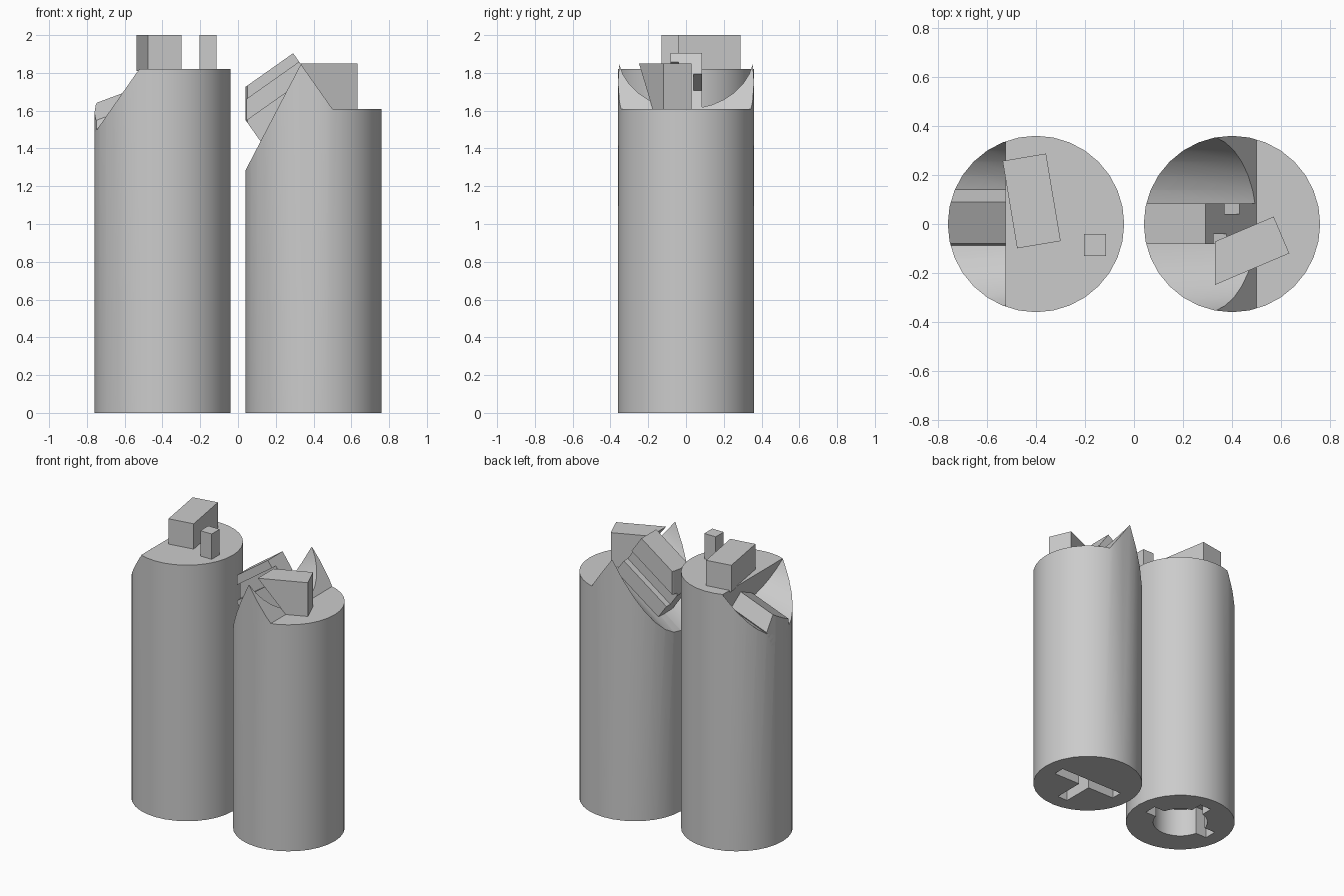
import bpy, bmesh, math
from mathutils import Vector, Matrix

cube = bpy.data.objects.get("Cube")
if cube:
    bpy.data.objects.remove(cube, do_unlink=True)

grey = bpy.data.materials.new("plain grey")
grey.use_nodes = True
grey.diffuse_color = (0.6, 0.6, 0.6, 1)
grey.node_tree.nodes["Principled BSDF"].inputs["Base Color"].default_value = (0.6, 0.6, 0.6, 1)

R = 0.36
SIDES = 32


def finish(name, bm):
    bmesh.ops.recalc_face_normals(bm, faces=bm.faces)
    mesh = bpy.data.meshes.new(name)
    bm.to_mesh(mesh)
    bm.free()
    mesh.materials.append(grey)
    obj = bpy.data.objects.new(name, mesh)
    bpy.context.collection.objects.link(obj)
    return obj


def cylinder(name, x, z0, z1, r=R):
    bm = bmesh.new()
    bmesh.ops.create_cone(bm, cap_ends=True, segments=SIDES, radius1=r, radius2=r, depth=z1 - z0,
                          matrix=Matrix.Translation((x, 0, (z0 + z1) / 2)))
    return finish(name, bm)


def box(name, center, size, turn=0, clip=None):
    bm = bmesh.new()
    m = (Matrix.Translation(center) @ Matrix.Rotation(math.radians(turn), 4, "Z")
         @ Matrix.Diagonal((*size, 1)))
    bmesh.ops.create_cube(bm, size=1, matrix=m)
    if clip:
        bmesh.ops.bisect_plane(bm, geom=bm.verts[:] + bm.edges[:] + bm.faces[:],
                               plane_co=clip[0], plane_no=clip[1], clear_inner=True)
        bmesh.ops.holes_fill(bm, edges=[e for e in bm.edges if e.is_boundary])
    return finish(name, bm)


def prism(name, section, origin, slope, start, end):
    """Sweep a (side, depth) section along a line rising towards +x."""
    a = math.radians(slope)
    along = Vector((math.cos(a), 0, math.sin(a)))
    down = Vector((math.sin(a), 0, -math.cos(a)))
    bm = bmesh.new()
    rings = [[bm.verts.new(Vector(origin) + along * s + down * w + Vector((0, y, 0)))
              for y, w in section] for s in (start, end)]
    bm.faces.new(rings[0])
    bm.faces.new(rings[1])
    for i in range(len(section)):
        j = (i + 1) % len(section)
        bm.faces.new((rings[0][i], rings[0][j], rings[1][j], rings[1][i]))
    return finish(name, bm)


def combine(obj, tool, operation="DIFFERENCE"):
    mod = obj.modifiers.new("cut", "BOOLEAN")
    mod.operation = operation
    mod.solver = "EXACT"
    mod.object = tool
    bpy.context.view_layer.objects.active = obj
    bpy.ops.object.modifier_apply(modifier=mod.name)
    bpy.data.objects.remove(tool, do_unlink=True)


# Round-bottomed channel section, open upwards
r = R + 0.001
half = SIDES // 2
channel = [(-r, -0.8)] + [(-r * math.cos(math.pi * i / half), r * math.sin(math.pi * i / half))
                          for i in range(half + 1)] + [(r, -0.8)]

# Tall post: sloped channel and three-way round socket
TALL_SLOPE, TALL_END = 20.5, (-0.569, 0, 1.937)
tall = cylinder("tall_post", -0.4, 0, 1.82)
combine(tall, prism("channel_cutter", channel, TALL_END, TALL_SLOPE, -1, 0))
combine(tall, cylinder("socket_cutter", -0.4, -0.1, 0.2, 0.18))
combine(tall, box("socket_cutter", (-0.4, 0, 0.05), (0.52, 0.09, 0.3)))
combine(tall, box("socket_cutter", (-0.4, 0.13, 0.05), (0.09, 0.26, 0.3)))

# Tilted rib lying in the tall post's channel
rib = prism("tall_post_rib", [(0.09, 0.214), (0.14, 0.325), (0.1, 0.42), (-0.1, 0.42), (-0.08, 0.3)],
            TALL_END, TALL_SLOPE, -0.5, 0.02)
combine(rib, cylinder("rib_limit", -0.4, 0, 3), "INTERSECT")

# Blocks on the tall post
box("tall_post_block", (-0.418, 0.094, 1.905), (0.18, 0.362, 0.19), 9.5)
box("tall_post_peg", (-0.16, -0.086, 1.905), (0.09, 0.09, 0.19))

# Short post: horned top, steep channel and three-armed slot
SLOPE, END = 35.2, (0.292, 0, 1.904)
normal = Vector((math.cos(math.radians(SLOPE)), 0, math.sin(math.radians(SLOPE))))
short = cylinder("short_post", 0.4, 0, 2)
slab = box("top_cutter", (0.4, 0, 2.11), (2, 1, 1), 0, (END, normal))
combine(short, slab)
combine(short, prism("channel_cutter", channel, END, SLOPE, -1, 0.05))
combine(short, box("slot_cutter", (0.4, 0, 0.05), (0.5, 0.08, 0.3)))
combine(short, box("slot_cutter", (0.4, -0.13, 0.05), (0.08, 0.26, 0.3)))

# Grooved rib standing in the short post's channel
section = [(-0.082, 0), (0.084, 0), (0.084, 0.135), (0.04, 0.135), (0.04, 0.24), (0.084, 0.24),
           (0.084, 0.36), (-0.082, 0.36), (-0.082, 0.147), (-0.04, 0.147), (-0.04, 0.057),
           (-0.082, 0.057)]
rib = prism("short_post_rib", section, END, SLOPE, -0.41, 0)
combine(rib, cylinder("rib_limit", 0.4, 0, 3), "INTERSECT")

# Turned block on the short post, ending at the channel's end plane
box("short_post_block", (0.418, -0.123, 1.725), (0.4, 0.163, 0.25), 23, (END, normal))

# Smooth only the gentle curves
for post in (tall, short):
    bpy.ops.object.select_all(action="DESELECT")
    post.select_set(True)
    bpy.context.view_layer.objects.active = post
    bpy.ops.object.shade_smooth_by_angle(angle=math.radians(15))
